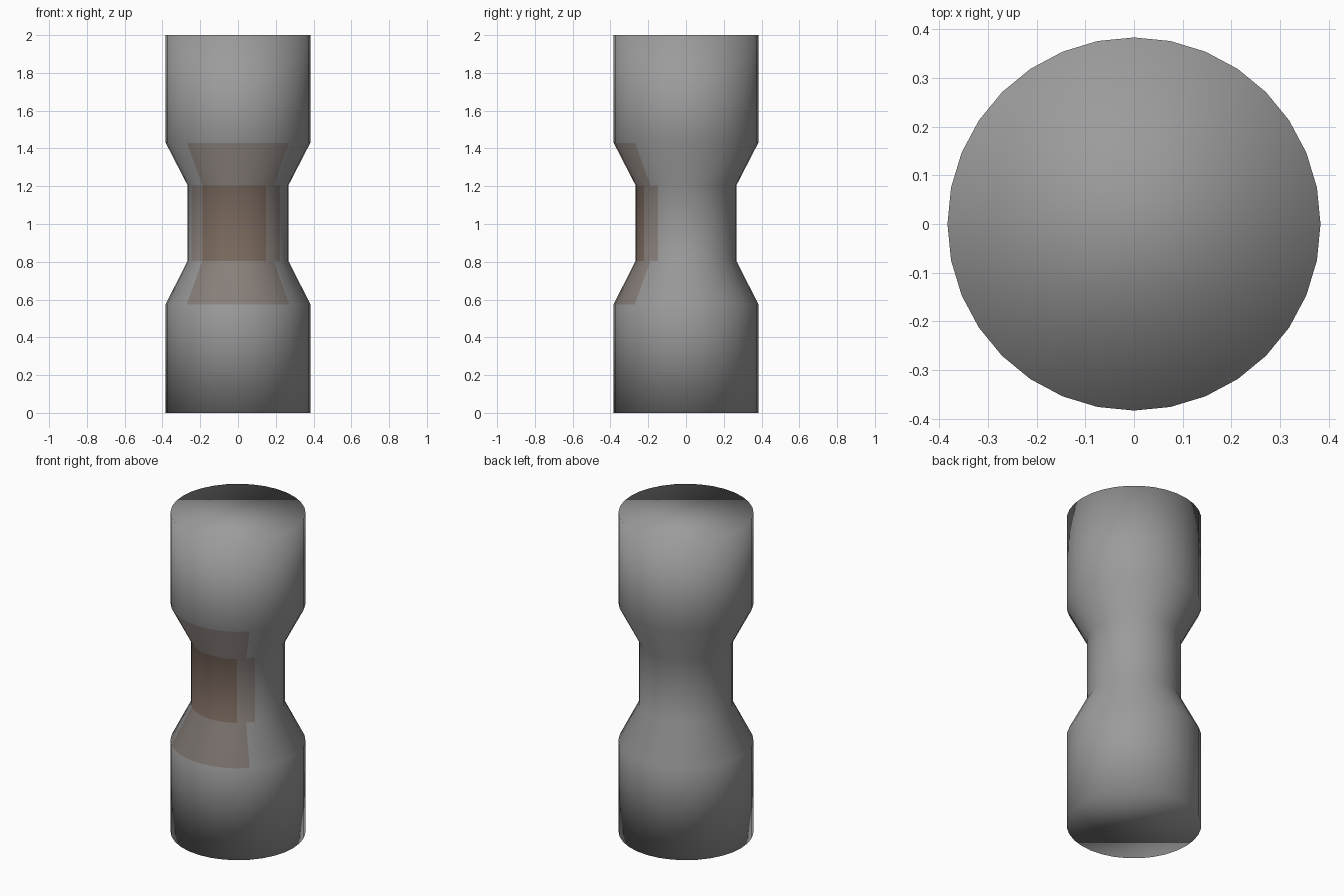
import bpy, bmesh, math

if "Cube" in bpy.data.objects:
    bpy.data.objects.remove(bpy.data.objects["Cube"])

SIDES = 32
# (radius, height) profile of the waisted drum
PROFILE = [(0.383, 0.0), (0.383, 0.575), (0.267, 0.805),
           (0.267, 1.205), (0.383, 1.43), (0.383, 2.0)]


def make_material(name, rgb):
    mat = bpy.data.materials.new(name)
    mat.diffuse_color = (*rgb, 1.0)
    mat.use_nodes = True
    mat.node_tree.nodes["Principled BSDF"].inputs["Base Color"].default_value = mat.diffuse_color
    return mat


mesh = bpy.data.meshes.new("waisted_column")
column = bpy.data.objects.new("waisted_column", mesh)
bpy.context.collection.objects.link(column)
mesh.materials.append(make_material("dark_grey", (0.33, 0.33, 0.33)))
mesh.materials.append(make_material("faint_rust", (0.26, 0.225, 0.205)))
mesh.materials.append(make_material("rust", (0.20, 0.145, 0.115)))

# Rings of the profile, bridged with quads
bm = bmesh.new()
rings = []
for r, z in PROFILE:
    rings.append([bm.verts.new((r * math.cos(2 * math.pi * i / SIDES),
                                r * math.sin(2 * math.pi * i / SIDES), z))
                  for i in range(SIDES)])
for level, (low, high) in enumerate(zip(rings, rings[1:])):
    for i in range(SIDES):
        j = (i + 1) % SIDES
        face = bm.faces.new((low[i], low[j], high[j], high[i]))
        # Rust stain on the front of the waist, fading onto the slopes
        off = abs((i + 0.5) * 360 / SIDES - 265)
        if level == 2:
            face.material_index = 2 if off < 38 else 1 if off < 62 else 0
        elif level in (1, 3):
            face.material_index = 1 if off < 45 else 0

# End caps
bm.faces.new(list(reversed(rings[0])))
bm.faces.new(rings[-1])

# The whole surface is smooth shaded, caps included
for face in bm.faces:
    face.smooth = True
bm.to_mesh(mesh)
bm.free()
